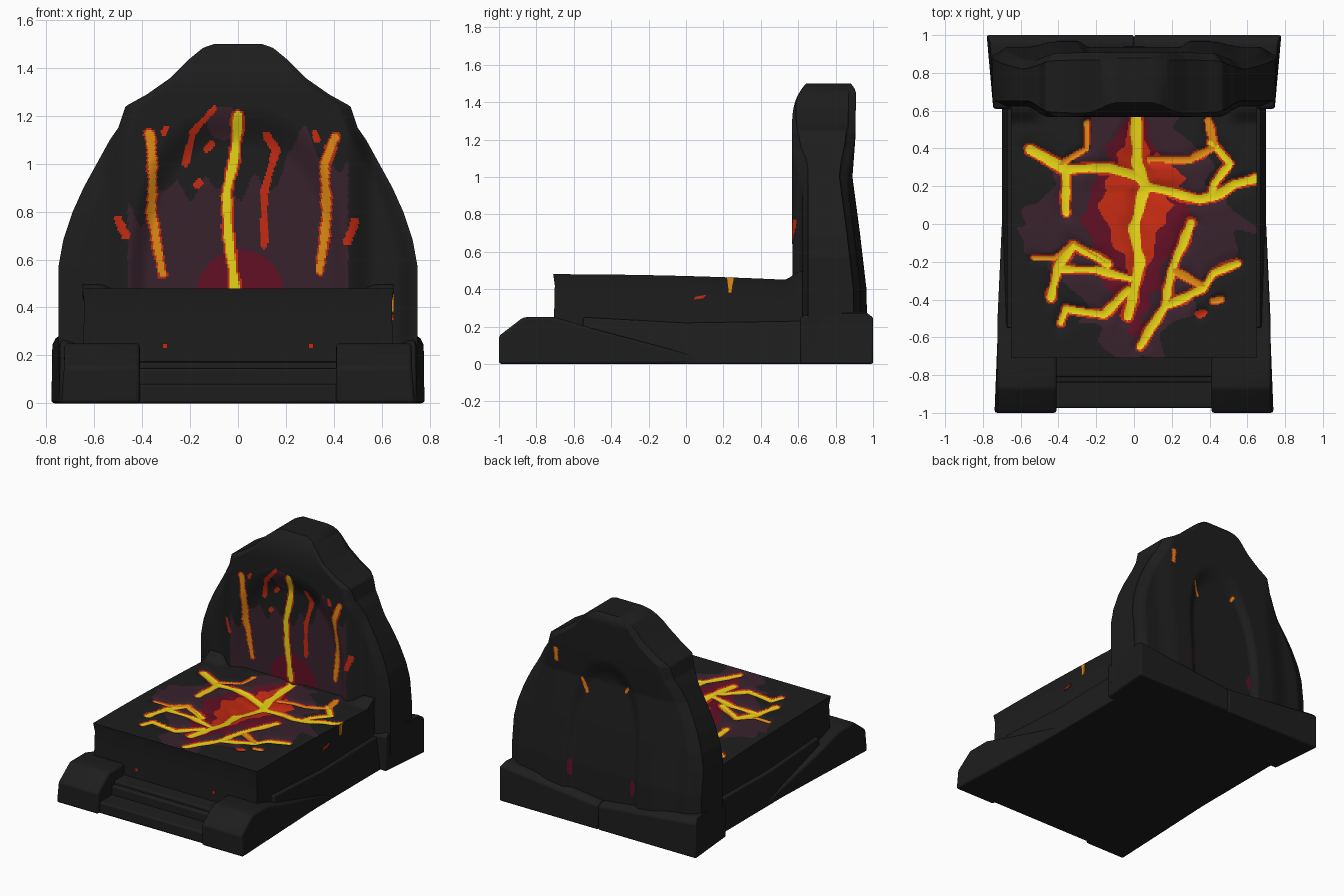
import bpy, bmesh, math
from mathutils import Vector

if "Cube" in bpy.data.objects:
    bpy.data.objects.remove(bpy.data.objects["Cube"])

COLOURS = [("charcoal_rock", (0.0125, 0.0125, 0.0125)), ("purple_scorch", (0.040, 0.016, 0.026)),
           ("maroon_heat", (0.120, 0.005, 0.018)), ("red_lava", (0.56, 0.024, 0.006)),
           ("orange_lava", (0.74, 0.26, 0.006)), ("yellow_lava", (0.80, 0.66, 0.008))]
MATS = []
for n, c in COLOURS:
    m = bpy.data.materials.new(n)
    m.diffuse_color = (*c, 1)
    m.use_nodes = True
    m.node_tree.nodes["Principled BSDF"].inputs["Base Color"].default_value = m.diffuse_color
    MATS.append(m)
ROCK, PURPLE, MAROON, RED, ORANGE, YELLOW = range(6)


def smooth(a, b, v):
    t = min(1, max(0, (v - a) / (b - a)))
    return t * t * (3 - 2 * t)


def lerp(table, v):
    for (a, p), (b, q) in zip(table, table[1:]):
        if v <= b:
            return p + (q - p) * max(0, (v - a) / (b - a))
    return table[-1][1]


def wob(a, b):
    return math.sin(a * 23 + 2 * math.sin(b * 17)) * math.cos(b * 19 + a * 7)


def finish(name, bm, bevel=0):
    bmesh.ops.recalc_face_normals(bm, faces=bm.faces)
    me = bpy.data.meshes.new(name)
    bm.to_mesh(me)
    bm.free()
    for m in MATS:
        me.materials.append(m)
    ob = bpy.data.objects.new(name, me)
    bpy.context.collection.objects.link(ob)
    if bevel:
        b = ob.modifiers.new("bevel", 'BEVEL')
        b.width, b.segments = bevel, 3
    return ob


def prism(name, profile, x0, x1, bevel=0.015, shape=None, mat=ROCK):
    """Extrude a (y, z) profile along x; shape may move points."""
    bm = bmesh.new()
    ends = []
    for x in (x0, x1):
        ends.append([bm.verts.new(shape(x, y, z) if shape else (x, y, z)) for y, z in profile])
    n = len(profile)
    for i in range(n):
        bm.faces.new((ends[0][i], ends[0][(i + 1) % n], ends[1][(i + 1) % n], ends[1][i]))
    for e in ends:
        bm.faces.new(e)
    for f in bm.faces:
        f.material_index = mat
    return finish(name, bm, bevel)


def seg_dist(px, py, a, b):
    dx, dy = b[0] - a[0], b[1] - a[1]
    t = max(0, min(1, ((px - a[0]) * dx + (py - a[1]) * dy) / (dx * dx + dy * dy + 1e-9)))
    return math.hypot(px - a[0] - t * dx, py - a[1] - t * dy)


def crack(veins, a, b):
    """Relative distance to the nearest vein and its core colour."""
    best, core = 99, ROCK
    for colour, w, pts in veins:
        for p, q in zip(pts, pts[1:]):
            d = seg_dist(a, b, p, q) / w
            if d < best:
                best, core = d, colour
    return best * (1 + 0.25 * wob(a, b)), core


def vein_colour(d, core):
    if d < 0.66:
        return core
    if d < 0.76:
        return min(core, ORANGE)
    return RED if d < 1.1 else None


# Lava veins on the slab, in (x, y)
SEAT = [
    (YELLOW, .036, [(.01, .60), (.02, .32), (.06, .2), (0, -.03), (.03, -.21), (-.03, -.49)]),
    (YELLOW, .033, [(.06, .2), (.02, .25), (-.13, .30), (-.36, .29), (-.55, .39)]),
    (YELLOW, .027, [(-.36, .29), (-.36, .06)]),
    (ORANGE, .018, [(-.25, .53), (-.25, .40), (-.4, .31)]),
    (YELLOW, .030, [(.06, .2), (.35, .13), (.46, .16), (.53, .21), (.64, .24)]),
    (ORANGE, .021, [(.08, .34), (.3, .34), (.43, .41), (.39, .55)]),
    (YELLOW, .026, [(.41, .43), (.51, .32), (.42, .21), (.41, .14)]),
    (ORANGE, .017, [(-.53, -.18), (-.42, -.18), (-.32, -.10), (-.14, -.21)]),
    (YELLOW, .028, [(-.44, -.39), (-.40, -.22), (-.32, -.11), (-.14, -.21)]),
    (YELLOW, .025, [(-.40, -.24), (-.2, -.24), (-.02, -.29)]),
    (YELLOW, .026, [(-.39, -.52), (-.36, -.45), (-.16, -.48), (-.03, -.35)]),
    (YELLOW, .027, [(.03, -.65), (.16, -.44), (.2, -.24), (.3, 0)]),
    (YELLOW, .026, [(.16, -.44), (.37, -.34), (.42, -.26), (.55, -.21)]),
    (ORANGE, .022, [(.2, -.24), (.37, -.33)]),
    (ORANGE, .020, [(.42, -.41), (.46, -.40)]), (RED, .02, [(.35, -.48), (.37, -.47)])]
# Lava veins on the front of the back slab, in (x, z)
BACK = [
    (YELLOW, .022, [(0, 1.2), (-.01, 1.06), (-.05, .87), (-.04, .68), (-.01, .46)]),
    (ORANGE, .020, [(-.37, 1.12), (-.355, 1.0), (-.36, .79), (-.315, .54)]),
    (ORANGE, .020, [(.405, 1.11), (.36, 1.0), (.37, .77), (.34, .55)]),
    (RED, .013, [(-.1, 1.23), (-.19, 1.13), (-.22, 1.0)]),
    (RED, .015, [(.12, 1.12), (.16, 1.06), (.11, .89), (.11, .66)]),
    (RED, .011, [(-.31, 1.13), (-.30, 1.15)]), (RED, .011, [(.32, 1.13), (.33, 1.10)]),
    (RED, .014, [(-.17, .91), (-.16, .92)]), (RED, .014, [(-.13, 1.06), (-.11, 1.08)]),
    (RED, .015, [(-.50, .77), (-.47, .70)]), (RED, .016, [(.49, .76), (.46, .68)])]
# Embers on the rear face, in (x, z)
REAR = [(ORANGE, .015, [(.40, 1.15), (.40, 1.08)]), (ORANGE, .010, [(.2, .99), (.17, .90)]),
        (ORANGE, .011, [(-.13, .97), (-.15, 1.0)])]


def heat_seat(x, y):
    k = 0.12 * wob(x, y)
    if abs(x - .01) / .19 + abs(y - .1) / .46 + k < 1 or abs(x - .12) / .16 + abs(y - .24) / .14 < 1:
        return RED
    if abs(x) / .29 + abs(y - .03) / .66 + k < 1:
        return MAROON
    return PURPLE if abs(x) / .62 + abs(y + .02) / .80 + k < 1 else ROCK


def heat_back(x, z):
    if math.hypot(x - .01, z - .46) < .18:
        return MAROON
    top = .9 + .06 * wob(x * 2, .3) + .2 * smooth(.16, .22, x) - .1 * smooth(.28, .4, abs(x))
    return PURPLE if abs(x) < .46 and z < top or math.hypot(x + .06, z - 1.17) < .07 else ROCK


# Seat slab: fine grid with sunken lava veins and a skirt
bm = bmesh.new()
N, Y0, Y1, HX = 170, -0.71, 0.66, 0.65
grid = []
for j in range(N + 1):
    y = Y0 + (Y1 - Y0) * j / N
    row = []
    for i in range(N + 1):
        x = -HX + 2 * HX * i / N
        z = .48 - .03 * ((y - Y0) / 1.25) ** 2 + .05 * smooth(.52, .62, y) * smooth(.46, .58, abs(x))
        rim = smooth(0, .06, HX - abs(x)) * smooth(0, .06, y - Y0)
        d = crack(SEAT, x, y)[0]
        z -= rim * (.018 * math.exp(-(d / 1.5) ** 2) + .045 * max(0, 1 - abs(x) / .3 - abs(y - .17) / .5))
        row.append(bm.verts.new((x, y, z)))
    grid.append(row)
for j in range(N):
    for i in range(N):
        f = bm.faces.new((grid[j][i], grid[j][i + 1], grid[j + 1][i + 1], grid[j + 1][i]))
        c = f.calc_center_median()
        col = vein_colour(*crack(SEAT, c.x, c.y))
        f.material_index = heat_seat(c.x, c.y) if col is None else col
edges = [e for e in bm.edges if e.is_boundary]
for z, s in ((.42, .988), (.30, .992), (.02, 1.0)):
    out = bmesh.ops.extrude_edge_only(bm, edges=edges)["geom"]
    for v in out:
        if isinstance(v, bmesh.types.BMVert):
            top = v.co
            v.co = Vector((math.copysign(HX * s, top.x) if abs(top.x) > HX * .97 else top.x,
                           Y0 * s if top.y < Y0 * .97 else top.y, z))
    edges = [e for e in out if isinstance(e, bmesh.types.BMEdge)]
    for e in edges:
        for f in e.link_faces:
            f.material_index = ROCK
finish("seat_slab", bm)

# Back slab: stacked rings with an arched niche front and rear
WIDTH = [(0, .75), (.57, .75), (.68, .73), (.8, .69), (.9, .645), (1.1, .535), (1.15, .50), (1.24, .47),
         (1.29, .38), (1.36, .28), (1.44, .20), (1.485, .145), (1.5, .10)]
REAR_Y = [(.1, .97), (.4, .965), (.7, .93), (1.0, .89), (1.2, .905), (1.5, .91)]


def arch(x, z, w, h):
    r = ((abs(x) / w) ** 2.5 + (max(z - .4, 0) / h) ** 2.5) ** .4
    return 1 - smooth(.80, 1.0, r)


def front_y(x, z, u):
    crown = max(0, (z - 1.25) / .25)
    return (.567 + .045 * arch(x, z, .47, .84) + .055 * smooth(.45, .57, abs(x)) + .075 * crown ** 3
            + .03 * smooth(.88, 1, abs(u)) * smooth(1.5, 1.2, z))


def rear_y(x, z, u):
    return (lerp(REAR_Y, z) - .03 * arch(x, z, .30, .78) - .03 * smooth(.40, .58, abs(x))
            - .04 * smooth(.88, 1, abs(u)) - .03 * max(0, (z - 1.44) / .06) ** 2)


bm = bmesh.new()
M, R = 170, 160
rings = []
for j in range(R + 1):
    z = .1 + 1.4 * j / R
    w = lerp(WIDTH, z)
    us = [-1 + 2 * i / M for i in range(M + 1)]
    ring = [bm.verts.new((u * w, front_y(u * w, z, u), z)) for u in us]
    ring += [bm.verts.new((u * w, rear_y(u * w, z, u), z)) for u in reversed(us)]
    rings.append(ring)
L = 2 * M + 2
for a, b in zip(rings, rings[1:]):
    for i in range(L):
        k = (i + 1) % L
        f = bm.faces.new((a[i], a[k], b[k], b[i]))
        c = f.calc_center_median()
        if i < M and c.z > .4:
            col = vein_colour(*crack(BACK, c.x, c.z))
            f.material_index = heat_back(c.x, c.z) if col is None else col
        elif M < i < L - 1:
            f.material_index = vein_colour(*crack(REAR, c.x, c.z)) or ROCK
            if min(math.hypot((c.x - .26) * 4, c.z - .36), math.hypot((c.x + .23) * 4, c.z - .33)) < .06:
                f.material_index = MAROON
for ring in (rings[0], rings[-1]):
    for i in range(M):
        bm.faces.new((ring[i], ring[i + 1], ring[L - 2 - i], ring[L - 1 - i]))
finish("back_slab", bm)

# Flat underside
prism("underside", [(-.97, 0), (-.97, .03), (.98, .03), (.98, 0)], -.69, .69, 0)
for s, side in ((-1, "left"), (1, "right")):
    # Rear plinth half, dipping to the middle and flaring out to the back
    prism(side + "_rear_plinth", [(.61, 0), (.61, .25), (.68, .28), (.96, .28), (1, .25), (1, 0)], 0, s, .012,
          lambda x, y, z: (x * (.745 + .035 * (y - .61) / .39 - .02 * (z > .26)), y,
                           z * (.68 if x == 0 else 1)))
    # Side footing
    prism(side + "_footing", [(-.55, 0), (-.55, .25), (.0, .22), (.65, .23), (.65, 0)], s * .60, s * .70, .01,
          lambda x, y, z: (x - math.copysign(.03, x) * (z > .1 and abs(x) > .65), y, z))
    # Front corner block with a sloped nose and a long tail running down to the ground
    prism(side + "_corner_block", [(-1, 0), (-1, .15), (-.87, .25), (-.70, .25), (-.50, .19), (.1, .03), (.1, 0)],
          s * .41, s * .74, .018,
          lambda x, y, z: (x - math.copysign(.045, x) * smooth(-.52, -.38, y) * (abs(x) > .5)
                           - math.copysign(.015, x) * (z > .1 and abs(x) > .5), y, z))
    # Small embers on the slab front
    prism(side + "_front_ember", [(-.712, .23), (-.712, .25), (-.70, .25), (-.70, .23)],
          s * .305 - .01, s * .305 + .01, 0, mat=RED)
prism("side_drip", [(.22, .46), (.225, .38), (.245, .38), (.255, .46)], .644, .652, 0, mat=ORANGE)
prism("side_ember", [(.04, .345), (.05, .36), (.11, .37), (.09, .35)], .643, .651, 0, mat=RED)
# Front steps
for i, (y, z) in enumerate(((-.975, .08), (-.84, .145), (-.81, .17))):
    prism("step_%d" % (i + 1), [(y, 0), (y, z), (-.68, z + .005), (-.68, 0)], -.42, .42, .012)

bpy.ops.object.select_all(action='SELECT')
bpy.context.view_layer.objects.active = bpy.data.objects["back_slab"]
bpy.ops.object.shade_smooth_by_angle(angle=math.radians(40))
